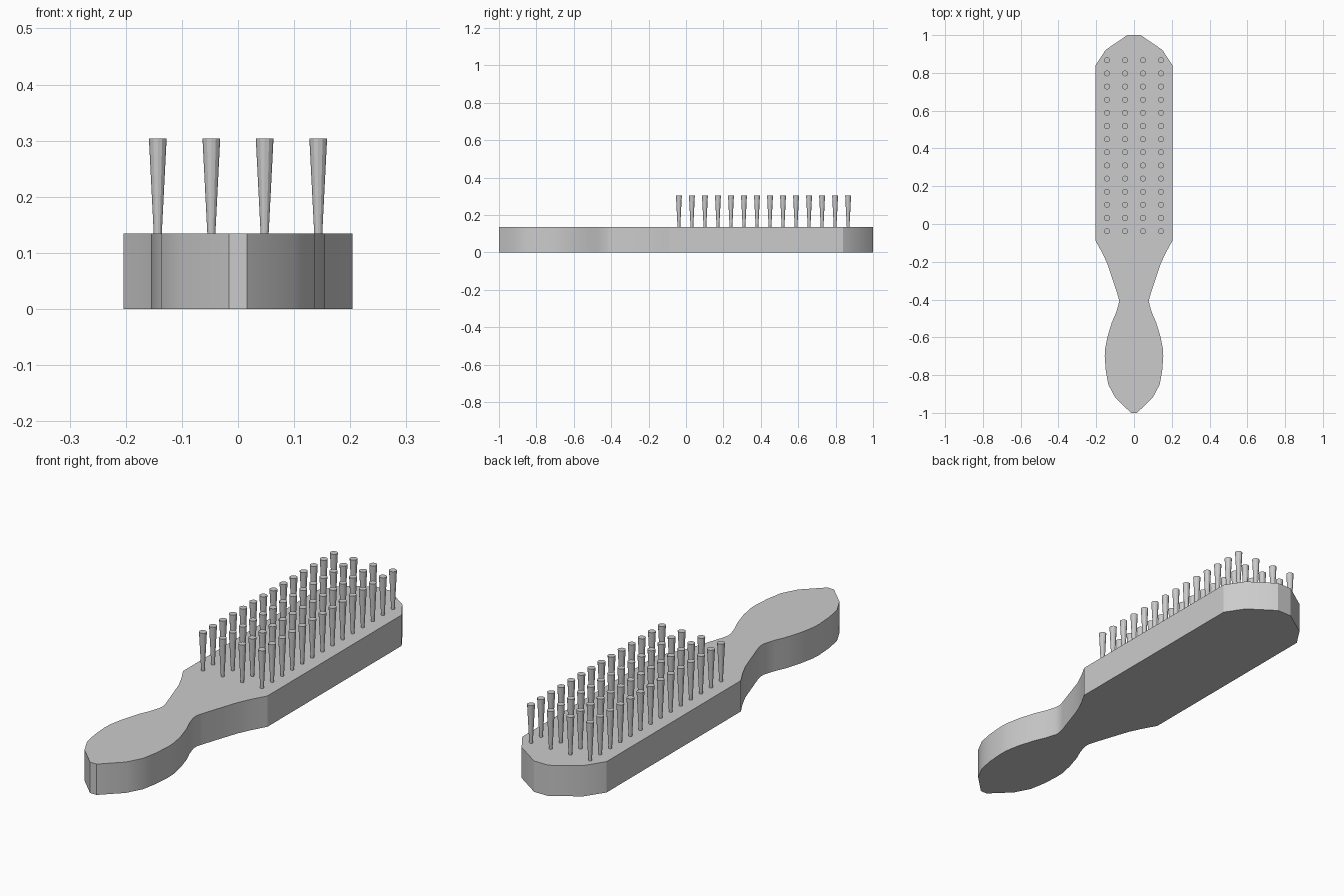
import bpy, bmesh, math

if "Cube" in bpy.data.objects:
    bpy.data.objects.remove(bpy.data.objects["Cube"])

HEIGHT = 0.135


def finish(name, bm):
    bmesh.ops.recalc_face_normals(bm, faces=bm.faces[:])
    mesh = bpy.data.meshes.new(name)
    bm.to_mesh(mesh)
    bm.free()
    obj = bpy.data.objects.new(name, mesh)
    bpy.context.collection.objects.link(obj)
    bpy.ops.object.select_all(action='DESELECT')
    obj.select_set(True)
    bpy.context.view_layer.objects.active = obj
    bpy.ops.object.shade_smooth_by_angle(angle=math.radians(25))
    return obj


# Brush body: half outline from head tip to handle end, mirrored and extruded
half = [(0.035, 1.0), (0.15, 0.922), (0.204, 0.84), (0.204, -0.088),
        (0.172, -0.145), (0.143, -0.206), (0.118, -0.28), (0.088, -0.37),
        (0.08, -0.40), (0.081, -0.425), (0.097, -0.475), (0.117, -0.52),
        (0.14, -0.595), (0.153, -0.66), (0.155, -0.70), (0.149, -0.78),
        (0.136, -0.85), (0.1, -0.918), (0.016, -1.0)]
outline = half + [(-x, y) for x, y in reversed(half)]
bm = bmesh.new()
base = bm.faces.new([bm.verts.new((x, y, 0)) for x, y in outline])
ext = bmesh.ops.extrude_face_region(bm, geom=[base], use_keep_orig=True)
top = [v for v in ext["geom"] if isinstance(v, bmesh.types.BMVert)]
bmesh.ops.translate(bm, verts=top, vec=(0, 0, HEIGHT))
finish("brush_body", bm)

# Bristles: 4 x 14 grid of pegs widening towards the tip
TIP = 0.304
bm = bmesh.new()
for row in range(14):
    for x in (-0.143, -0.0475, 0.0475, 0.143):
        peg = bmesh.ops.create_cone(bm, cap_ends=True, segments=12,
                                    radius1=0.0072, radius2=0.0158,
                                    depth=TIP - HEIGHT)
        bmesh.ops.translate(bm, verts=peg["verts"],
                            vec=(x, -0.038 + row * 0.0696, (TIP + HEIGHT) / 2))
finish("bristles", bm)
